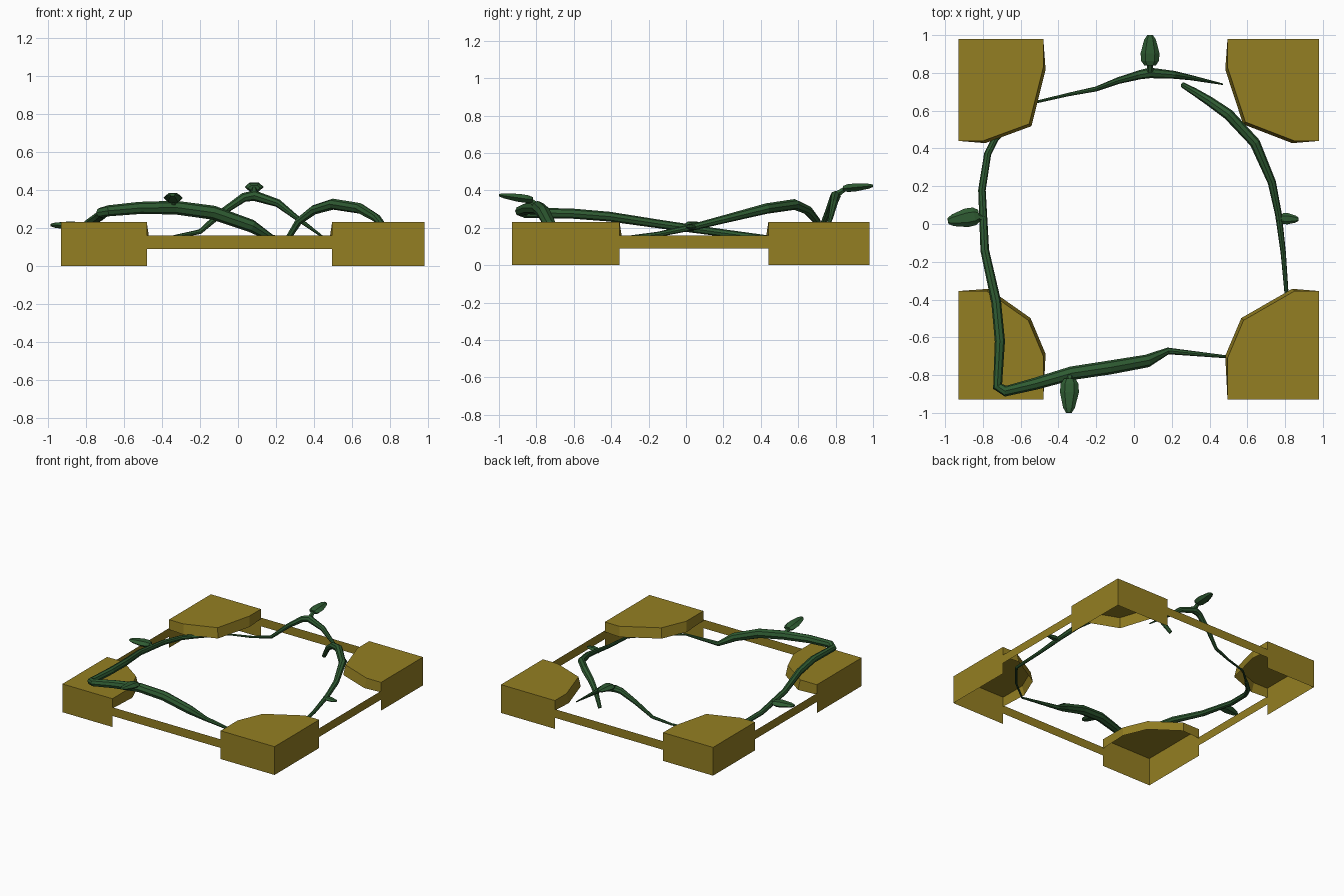
import bpy, bmesh, math
from mathutils import Vector

if "Cube" in bpy.data.objects:
    bpy.data.objects.remove(bpy.data.objects["Cube"])


def material(name, rgb):
    m = bpy.data.materials.new(name)
    m.diffuse_color = (*rgb, 1)
    m.use_nodes = True
    m.node_tree.nodes["Principled BSDF"].inputs["Base Color"].default_value = m.diffuse_color
    return m


GOLD = material("olive gold", (0.296, 0.212, 0.016))
GREEN = material("dark leaf green", (0.028, 0.105, 0.032))


def finish(bm, name, mat, closed=False):
    if closed:
        bmesh.ops.recalc_face_normals(bm, faces=bm.faces)
    me = bpy.data.meshes.new(name)
    bm.to_mesh(me)
    bm.free()
    me.materials.append(mat)
    ob = bpy.data.objects.new(name, me)
    bpy.context.collection.objects.link(ob)
    return ob


def corner_cap(name, pts):
    """Hollow corner: pts run outer corner, end of side, inner edge..., end of side."""
    bm = bmesh.new()
    top = [bm.verts.new((x, y, 0.23)) for x, y in pts]
    n = len(pts)
    cx, cy = (pts[0][0] + pts[3][0]) / 2, (pts[0][1] + pts[3][1]) / 2
    f = bm.faces.new(top)
    f.normal_update()
    if f.normal.z < 0:
        f.normal_flip()
    low = []
    for i, (x, y) in enumerate(pts):
        if i in (0, 1, n - 1):
            low.append(bm.verts.new((x, y, 0)))
        else:
            low.append(None)
    # full height outer walls
    for a, b in ((0, 1), (n - 1, 0)):
        bm.faces.new((top[a], top[b], low[b], low[a]))
    # short lip along the inner edge, leaning slightly inwards of the frame
    lip = {}
    for i in range(1, n):
        x, y = pts[i]
        s = 0.0 if i in (1, n - 1) else 0.012
        lip[i] = bm.verts.new((x - math.copysign(s, x), y - math.copysign(s, y), 0.15))
    for i in range(1, n - 1):
        bm.faces.new((top[i], top[i + 1], lip[i + 1], lip[i]))
    # point every wall away from the middle of the cap
    for w in bm.faces:
        w.normal_update()
        d = w.calc_center_median() - Vector((cx, cy, 0.12))
        if w.normal.dot(d) < 0:
            w.normal_flip()
    finish(bm, name, GOLD)


L, R, F, B = -0.93, 0.98, -0.93, 0.98
corner_cap("corner_front_left", [(L, F), (-0.48, F), (-0.48, -0.70), (-0.56, -0.51), (-0.78, -0.355), (L, -0.355)])
corner_cap("corner_front_right", [(R, F), (0.495, F), (0.495, -0.71), (0.58, -0.51), (0.85, -0.355), (R, -0.355)])
corner_cap("corner_back_right", [(R, B), (0.495, B), (0.495, 0.83), (0.59, 0.54), (0.85, 0.44), (R, 0.44)])
corner_cap("corner_back_left", [(L, B), (-0.48, B), (-0.48, 0.83), (-0.555, 0.53), (-0.80, 0.44), (L, 0.44)])


def side_strip(name, a, b):
    bm = bmesh.new()
    vs = [bm.verts.new((*p, z)) for p, z in ((a, 0.09), (b, 0.09), (b, 0.16), (a, 0.16))]
    bm.faces.new(vs)
    finish(bm, name, GOLD)


# Thin strips joining the corners
side_strip("front_strip", (-0.48, F), (0.495, F))
side_strip("right_strip", (R, -0.355), (R, 0.44))
side_strip("back_strip", (0.495, B), (-0.48, B))
side_strip("left_strip", (L, 0.44), (L, -0.355))


def tube(name, path, sides=8, flat=1.0):
    """Tapered tube through (x, y, z, radius) points; flat squashes its height."""
    bm = bmesh.new()
    pts = [Vector(p[:3]) for p in path]
    rings = []
    for i, p in enumerate(pts):
        a = (p - pts[i - 1]).normalized() if i else Vector()
        b = (pts[i + 1] - p).normalized() if i + 1 < len(pts) else Vector()
        t = (a + b).normalized()
        s = t.cross(Vector((0, 0, 1))).normalized()
        u = s.cross(t)
        r = path[i][3]
        rings.append([bm.verts.new(p + s * r * math.cos(k) + u * r * flat * math.sin(k))
                      for k in (2 * math.pi * j / sides for j in range(sides))])
    for q, w in zip(rings, rings[1:]):
        for j in range(sides):
            k = (j + 1) % sides
            bm.faces.new((q[j], q[k], w[k], w[j]))
    bm.faces.new(rings[0])
    bm.faces.new(rings[-1])
    return finish(bm, name, GREEN, True)


# Long vine over the front left corner
tube("front_left_vine", [
    (-0.64, 0.54, 0.14, 0.014), (-0.735, 0.45, 0.14, 0.018), (-0.775, 0.37, 0.15, 0.019),
    (-0.805, 0.18, 0.175, 0.02), (-0.79, -0.14, 0.22, 0.023), (-0.73, -0.41, 0.26, 0.026),
    (-0.71, -0.62, 0.277, 0.027), (-0.722, -0.86, 0.28, 0.027), (-0.68, -0.885, 0.29, 0.029),
    (-0.52, -0.845, 0.305, 0.032), (-0.33, -0.79, 0.307, 0.036), (-0.13, -0.76, 0.28, 0.037),
    (0.07, -0.725, 0.21, 0.034), (0.18, -0.672, 0.145, 0.018), (0.50, -0.704, 0.125, 0.008),
    (0.67, -0.57, 0.125, 0.008)])
# Arched vine on the right side
tube("right_vine", [
    (0.67, -0.57, 0.125, 0.008), (0.81, -0.40, 0.135, 0.011), (0.79, -0.15, 0.165, 0.014),
    (0.765, 0.05, 0.207, 0.018), (0.73, 0.22, 0.25, 0.022), (0.64, 0.43, 0.303, 0.028),
    (0.50, 0.58, 0.325, 0.029), (0.40, 0.65, 0.295, 0.025), (0.32, 0.70, 0.235, 0.02),
    (0.26, 0.735, 0.14, 0.015)])
# Peaked vine at the back
tube("back_vine", [
    (-0.64, 0.54, 0.14, 0.01), (-0.52, 0.645, 0.14, 0.007), (-0.35, 0.685, 0.15, 0.009),
    (-0.20, 0.715, 0.18, 0.013), (-0.08, 0.76, 0.285, 0.018), (0.03, 0.79, 0.36, 0.024),
    (0.085, 0.80, 0.37, 0.028), (0.21, 0.79, 0.33, 0.021), (0.30, 0.775, 0.26, 0.014),
    (0.47, 0.74, 0.135, 0.004)])


def leaf(name, root, base, tip, width):
    """Faceted leaf on a short stem."""
    a, b = Vector(base), Vector(tip)
    prof = ((0, 0.62), (0.15, 0.95), (0.4, 1.0), (0.85, 0.62), (1, 0.3))
    tube(name, [(*a.lerp(b, t), width / 2 * w) for t, w in prof], 6, 0.5)
    tube(name + "_stem", [(*root, 0.02), (*a.lerp(b, 0.1), 0.013)], 6)


leaf("back_leaf", (0.085, 0.80, 0.375), (0.085, 0.84, 0.41), (0.085, 1.0, 0.425), 0.1)
leaf("front_leaf", (-0.34, -0.80, 0.32), (-0.34, -0.82, 0.35), (-0.345, -1.0, 0.375), 0.1)
leaf("left_leaf", (-0.80, 0.03, 0.20), (-0.82, 0.045, 0.21), (-0.985, 0.015, 0.215), 0.1)
leaf("right_leaf", (0.76, 0.03, 0.20), (0.775, 0.03, 0.205), (0.87, 0.025, 0.205), 0.06)
